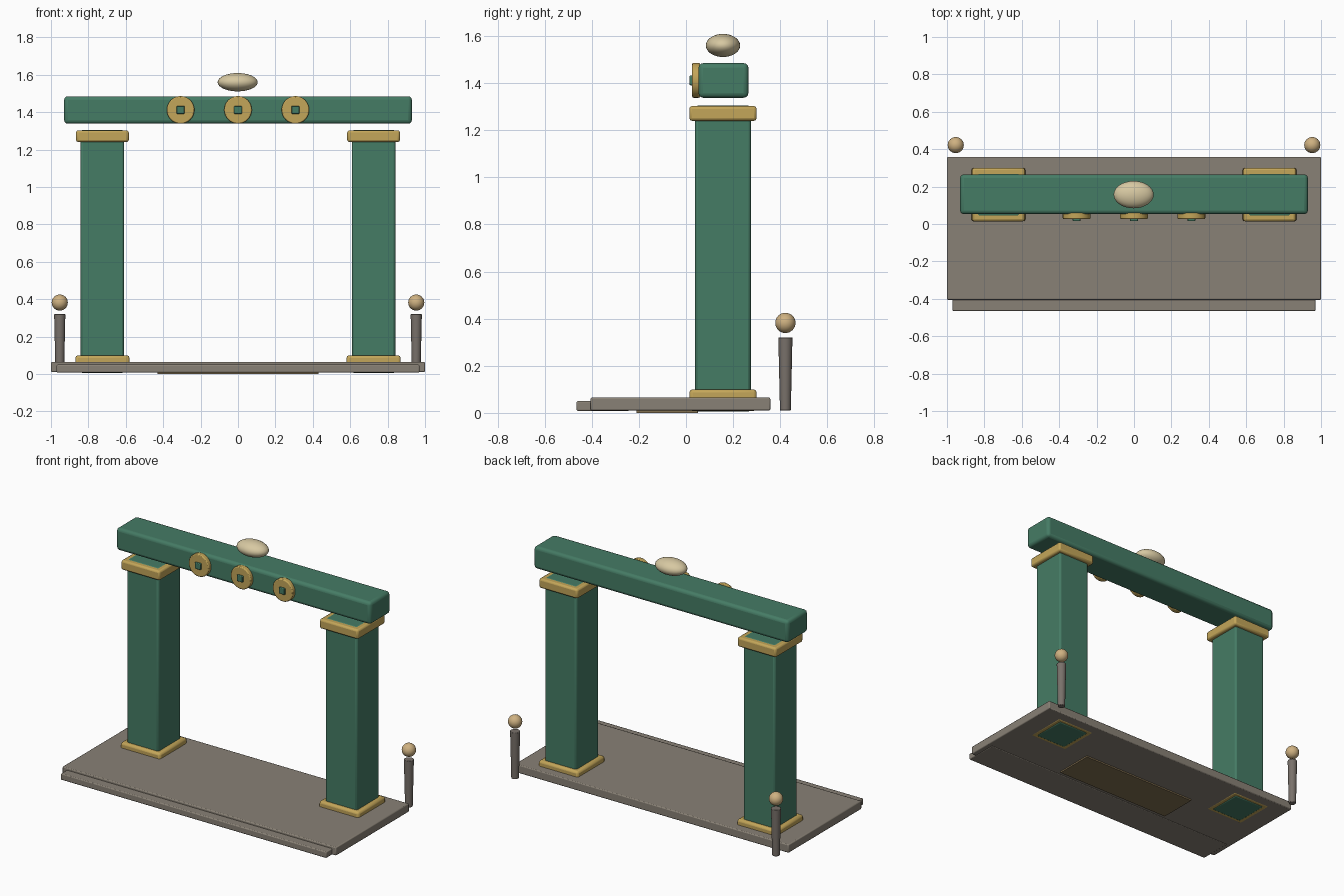
import bpy, bmesh, math
from mathutils import Matrix

if "Cube" in bpy.data.objects:
    bpy.data.objects.remove(bpy.data.objects["Cube"])


def material(name, rgb):
    m = bpy.data.materials.new(name)
    m.diffuse_color = (*rgb, 1)
    m.use_nodes = True
    m.node_tree.nodes["Principled BSDF"].inputs["Base Color"].default_value = m.diffuse_color
    return m


GREEN = material("green_paint", (0.06, 0.20, 0.13))
GOLD = material("gold_trim", (0.55, 0.38, 0.10))
STONE = material("stone", (0.25, 0.22, 0.18))
POST = material("post_grey", (0.19, 0.165, 0.145))
CREAM = material("cream", (0.68, 0.58, 0.36))
TAN = material("tan", (0.62, 0.44, 0.22))
MAT = material("mat_brown", (0.22, 0.16, 0.08))


def make(name, bm, mat, bevel=0, segments=2, smooth=30):
    me = bpy.data.meshes.new(name)
    bm.to_mesh(me)
    bm.free()
    ob = bpy.data.objects.new(name, me)
    bpy.context.collection.objects.link(ob)
    me.materials.append(mat)
    if bevel:
        b = ob.modifiers.new("bevel", 'BEVEL')
        b.width, b.segments, b.limit_method = bevel, segments, 'ANGLE'
    bpy.ops.object.select_all(action='DESELECT')
    ob.select_set(True)
    bpy.context.view_layer.objects.active = ob
    bpy.ops.object.shade_smooth_by_angle(angle=math.radians(smooth))
    return ob


def box(name, x, y, z, mat, bevel=0, segments=2):
    """Box from (min, max) ranges on each axis."""
    bm = bmesh.new()
    bmesh.ops.create_cube(bm, size=1)
    for v in bm.verts:
        for i, (lo, hi) in enumerate((x, y, z)):
            v.co[i] = (lo + hi) / 2 + v.co[i] * (hi - lo)
    return make(name, bm, mat, bevel, segments)


def ball(name, centre, radii, mat):
    bm = bmesh.new()
    bmesh.ops.create_uvsphere(bm, u_segments=32, v_segments=16, radius=1,
                              matrix=Matrix.Translation(centre) @ Matrix.Diagonal((*radii, 1)))
    return make(name, bm, mat)


def cylinder(name, centre, r1, r2, depth, mat, rot=Matrix(), bevel=0):
    bm = bmesh.new()
    bmesh.ops.create_cone(bm, cap_ends=True, segments=32, radius1=r1, radius2=r2,
                          depth=depth, matrix=Matrix.Translation(centre) @ rot)
    return make(name, bm, mat, bevel)


# Floor slab, front step and the mat set into its underside
box("floor_slab", (-1, 1), (-0.405, 0.358), (0.01, 0.065), STONE, 0.006)
box("front_step", (-0.97, 0.97), (-0.465, -0.24), (0.008, 0.05), STONE, 0.006)
box("floor_mat", (-0.43, 0.43), (-0.21, 0.05), (0, 0.03), MAT)

# Pillars with gold base and cap, and the rear posts
for s, side in ((-1, "left"), (1, "right")):
    px, py = s * 0.725, 0.157

    def block(part, hx, hy, z, mat, bevel, seg=2):
        return box(f"{side}_{part}", (px - hx, px + hx), (py - hy, py + hy), z, mat, bevel, seg)

    block("pillar", 0.116, 0.118, (0.005, 1.305), GREEN, 0.012)
    block("pillar_base", 0.145, 0.143, (0.008, 0.1), GOLD, 0.014)
    block("pillar_cap", 0.141, 0.143, (1.24, 1.303), GOLD, 0.012)

    cylinder(f"{side}_post", (s * 0.953, 0.422, 0.165), 0.023, 0.03, 0.31, POST, bevel=0.003)
    ball(f"{side}_post_ball", (s * 0.953, 0.422, 0.382), (0.043,) * 3, TAN)

# Crossbeam
box("crossbeam", (-0.93, 0.93), (0.053, 0.265), (1.338, 1.485), GREEN, 0.02, 3)

# Three medallions with square centres on the front of the beam
for i, x in enumerate((-0.307, 0, 0.307)):
    cylinder(f"medallion_{i + 1}", (x, 0.043, 1.412), 0.074, 0.074, 0.034, GOLD,
             Matrix.Rotation(math.pi / 2, 4, 'X'), 0.006)
    box(f"medallion_stud_{i + 1}", (x - 0.021, x + 0.021), (0.015, 0.05),
        (1.391, 1.433), GREEN, 0.004)

# Floating oval ornament over the beam
ball("top_ornament", (-0.002, 0.157, 1.56), (0.107, 0.073, 0.049), CREAM)
